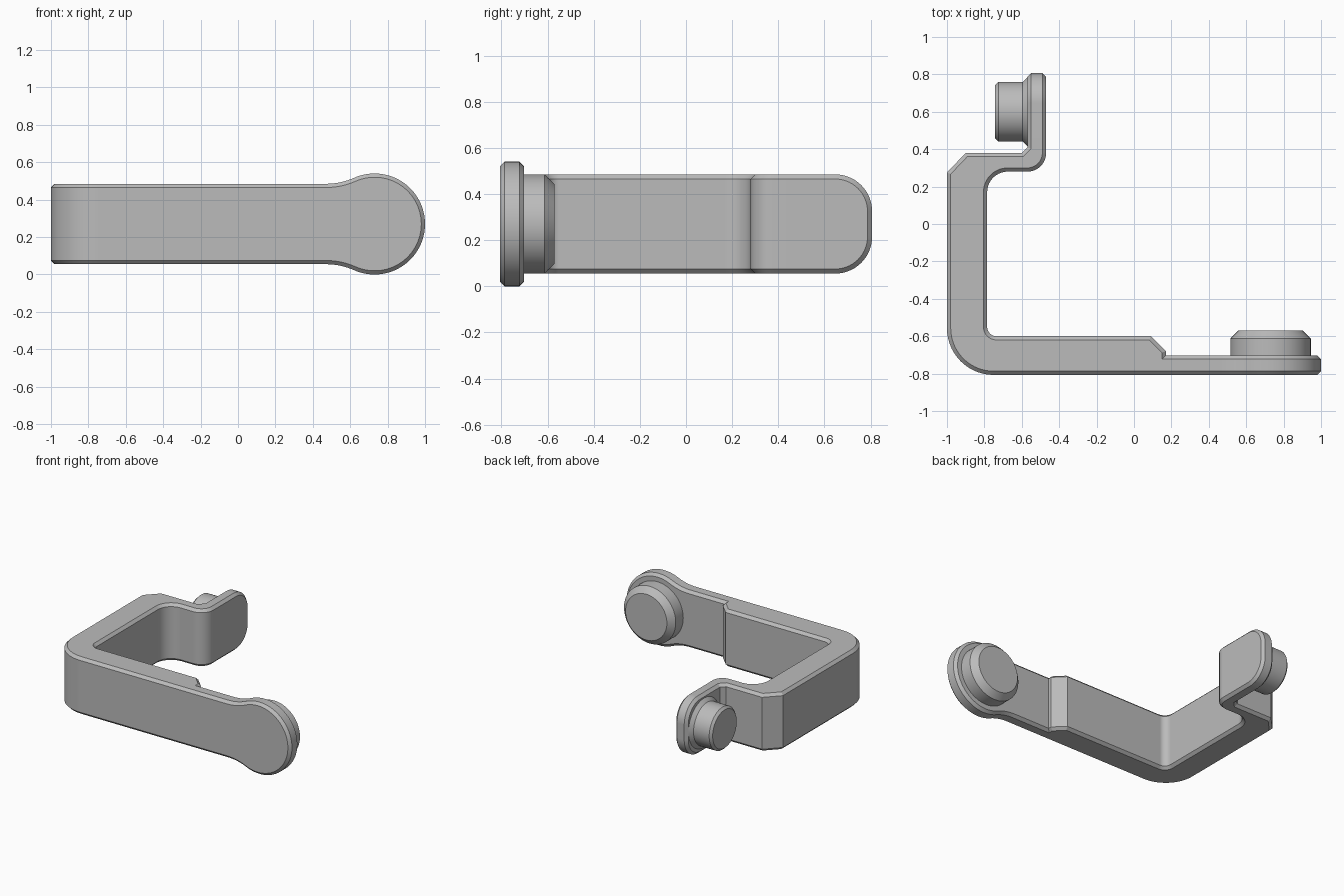
import bpy, bmesh, math
from mathutils import Vector

cube = bpy.data.objects.get("Cube")
if cube:
    bpy.data.objects.remove(cube, do_unlink=True)

grey = bpy.data.materials.new("satin_grey")
grey.use_nodes = True
grey.diffuse_color = (0.5, 0.5, 0.5, 1)
grey.node_tree.nodes["Principled BSDF"].inputs["Base Color"].default_value = (0.5, 0.5, 0.5, 1)

MID, HALF = 0.27, 0.215          # centre height and half height of the strap
FRONT, BACK = -0.807, 0.807      # overall depth limits
CHAMFER = 0.02


def finish(name, bm):
    """Turn a bmesh into a shaded object."""
    bmesh.ops.recalc_face_normals(bm, faces=bm.faces)
    mesh = bpy.data.meshes.new(name)
    bm.to_mesh(mesh)
    bm.free()
    mesh.materials.append(grey)
    obj = bpy.data.objects.new(name, mesh)
    bpy.context.collection.objects.link(obj)
    bpy.ops.object.select_all(action="DESELECT")
    obj.select_set(True)
    bpy.context.view_layer.objects.active = obj
    bpy.ops.object.shade_smooth_by_angle(angle=math.radians(25))
    weighted = obj.modifiers.new("weighted_normals", "WEIGHTED_NORMAL")
    weighted.keep_sharp = True
    return obj


def rounded(corners, steps=14):
    """Outline from (u, v, radius) corners, each rounded by its radius."""
    out = []
    for i, (u, v, r) in enumerate(corners):
        p = Vector((u, v))
        if r == 0:
            out.append(p)
            continue
        a = (Vector(corners[i - 1][:2]) - p).normalized()
        b = (Vector(corners[(i + 1) % len(corners)][:2]) - p).normalized()
        half = a.angle(b) / 2
        centre = p + (a + b).normalized() * (r / math.sin(half))
        start = p + a * (r / math.tan(half)) - centre
        end = p + b * (r / math.tan(half)) - centre
        sweep = start.angle_signed(end)
        for k in range(steps + 1):
            t = -sweep * k / steps
            c, s = math.cos(t), math.sin(t)
            out.append(centre + Vector((c * start.x - s * start.y, s * start.x + c * start.y)))
    return out


def arc(cu, cv, r, start, end, steps):
    angles = [start + (end - start) * k / steps for k in range(steps + 1)]
    return [Vector((cu + r * math.cos(a), cv + r * math.sin(a))) for a in angles]


def prism(name, outline, lo, hi, place):
    """Extrude an outline from lo to hi and chamfer both rims."""
    bm = bmesh.new()
    rings = [[bm.verts.new(place(p.x, p.y, w)) for p in outline] for w in (lo, hi)]
    caps = [bm.faces.new(ring) for ring in rings]
    n = len(outline)
    for i in range(n):
        j = (i + 1) % n
        bm.faces.new((rings[0][i], rings[0][j], rings[1][j], rings[1][i]))
    bmesh.ops.recalc_face_normals(bm, faces=bm.faces)
    rims = list({e for f in caps for e in f.edges})
    bmesh.ops.bevel(bm, geom=rims, offset=CHAMFER, segments=1, affect="EDGES")
    return finish(name, bm)


def lathe(name, profile, place, steps=72):
    """Revolve (radius, height) points and cap both ends."""
    bm = bmesh.new()
    rings = []
    for r, h in profile:
        rings.append([bm.verts.new(place(p.x, p.y, h)) for p in arc(0, 0, r, 0, math.tau, steps)[:-1]])
    for a, b in zip(rings, rings[1:]):
        for i in range(steps):
            j = (i + 1) % steps
            bm.faces.new((a[i], a[j], b[j], b[i]))
    bm.faces.new(rings[0])
    bm.faces.new(rings[-1])
    return finish(name, bm)


# Bent strap: front bar, side bar and back hook
strap = rounded([
    (-1, FRONT, 0.25), (0.17, FRONT, 0), (0.17, -0.68, 0), (0.09, -0.6, 0),
    (-0.785, -0.6, 0.05), (-0.785, 0.28, 0.11), (-0.47, 0.28, 0.1),
    (-0.47, 0.45, 0), (-0.57, 0.45, 0), (-0.57, 0.41, 0), (-0.6, 0.38, 0),
    (-0.9, 0.38, 0), (-1, 0.275, 0)])
prism("strap", strap, MID - HALF, MID + HALF, lambda u, v, w: (u, v, w))

# Thin front arm that flares into a round end
DISC_X, DISC_R, FLARE_X, FLARE_R = 0.73, 0.27, 0.47, 0.372
tilt = math.atan2(HALF + FLARE_R, DISC_X - FLARE_X)
upper = arc(FLARE_X, HALF + FLARE_R, FLARE_R, -math.pi / 2, -tilt, 12)
lower = [Vector((p.x, -p.y)) for p in upper]
disc = arc(DISC_X, 0, DISC_R, tilt - math.pi, math.pi - tilt, 64)
arm = [Vector((0.14, -HALF))] + lower + disc[1:-1] + upper[::-1] + [Vector((0.14, HALF))]
prism("front_arm", arm, FRONT, -0.703, lambda u, v, w: (u, w, v + MID))

# Back tab with rounded far corners
tab = rounded([(0.42, -HALF, 0), (BACK, -HALF, 0.16), (BACK, HALF, 0.16), (0.42, HALF, 0)])
prism("back_tab", tab, -0.57, -0.47, lambda u, v, w: (w, u, v + MID))

# Round pad behind the front arm
lathe("front_pad", [(0.215, -0.73), (0.215, -0.613), (0.172, -0.57)],
      lambda u, v, h: (DISC_X + u, h, MID + v))

# Round peg on the back tab, with a flared foot
lathe("back_peg", [(0.19, -0.55), (0.19, -0.565), (0.16, -0.595), (0.16, -0.725), (0.143, -0.742)],
      lambda u, v, h: (h, 0.6 + u, MID + v))
